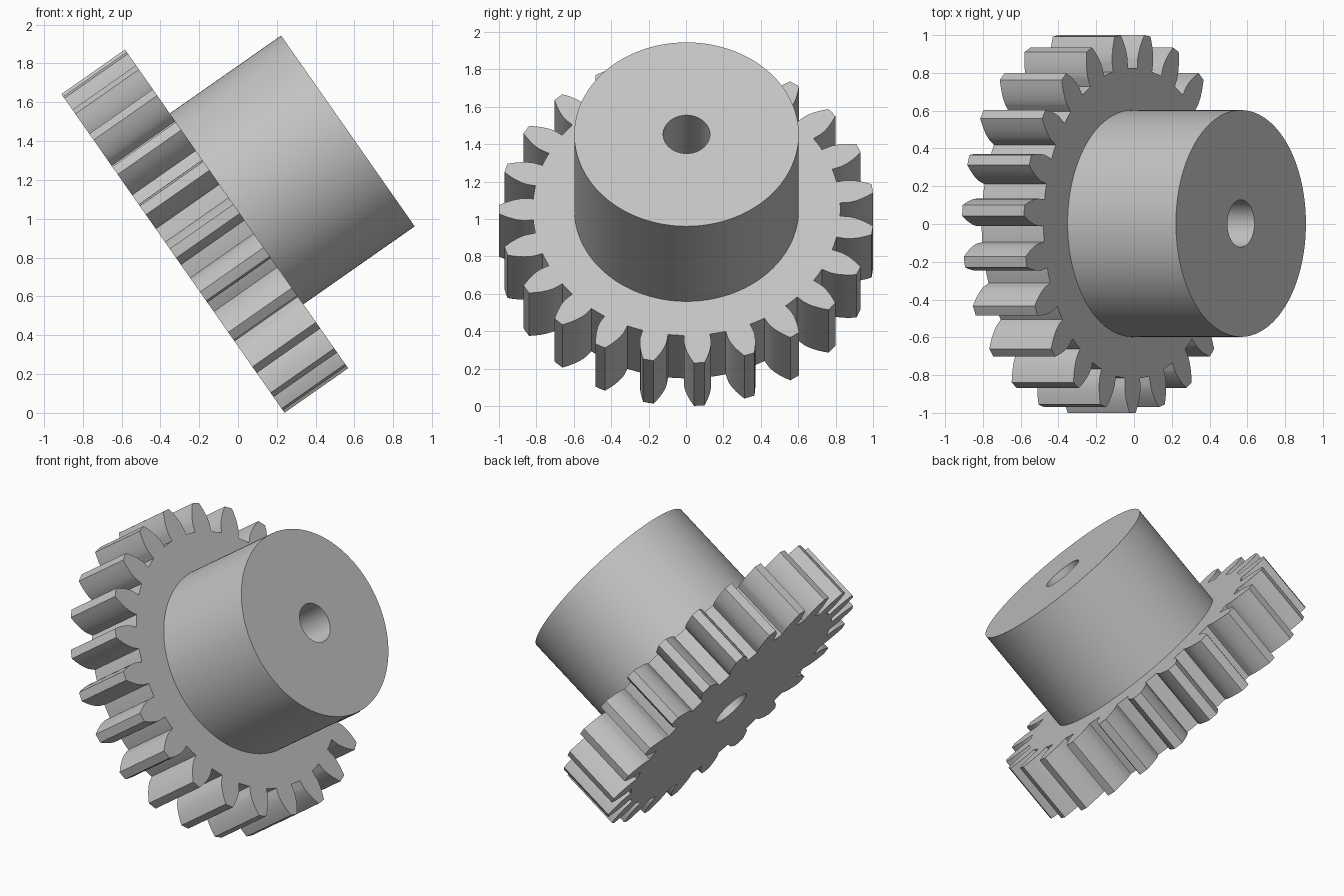
import bpy, bmesh
from math import pi, sin, cos, tan, acos, radians, sqrt
from mathutils import Matrix

cube = bpy.data.objects.get("Cube")
if cube:
    bpy.data.objects.remove(cube, do_unlink=True)

# Main dimensions
TEETH = 23
TIP = 1.0028
MODULE = 2 * TIP / (TEETH + 2)
PITCH_R = MODULE * TEETH / 2
ROOT = PITCH_R - 1.25 * MODULE
PRESSURE = radians(20)
BASE = PITCH_R * cos(PRESSURE)
BORE, HUB = 0.125, 0.60
FACE_W, TOTAL_W = 0.40, 1.10
TILT = radians(35)

steel = bpy.data.materials.new("plain grey")
steel.use_nodes = True
grey = (0.55, 0.55, 0.55, 1)
steel.diffuse_color = grey
steel.node_tree.nodes["Principled BSDF"].inputs["Base Color"].default_value = grey


def involute(a):
    return tan(a) - a


def tooth_profile():
    """One tooth as (radius, angle) pairs, angle rising, with its root land."""
    base_half = pi / (2 * TEETH) + involute(PRESSURE)
    flank = [(ROOT, base_half + 0.001)]
    steps = 7
    for i in range(steps + 1):
        r = BASE + (TIP - BASE) * (i / steps) ** 1.5
        flank.append((r, base_half - involute(acos(min(1, BASE / r)))))
    points = [(r, -a) for r, a in flank]
    points.append((TIP, 0))
    points += [(r, a) for r, a in reversed(flank)]
    # Root land up to the next tooth
    start, end = flank[0][1], 2 * pi / TEETH - flank[0][1]
    points += [(ROOT, start + (end - start) * k / 4) for k in (1, 2, 3)]
    return points


outline = [(r, a + pi + k * 2 * pi / TEETH)
           for k in range(TEETH) for r, a in tooth_profile()]


def gear_ring(z):
    return [(r * cos(a), r * sin(a), z) for r, a in outline]


def round_ring(radius, z):
    return [(radius * cos(a), radius * sin(a), z) for _, a in outline]


# The shaft axis leans up toward +x
s, c = sin(TILT), cos(TILT)
x0 = -((TOTAL_W * c + HUB * s) - TIP * s) / 2
placement = Matrix(((0, -s, c, x0),
                    (1, 0, 0, 0.0028),
                    (0, c, s, TIP * c),
                    (0, 0, 0, 1)))


def loft(name, rings):
    bm = bmesh.new()
    rows = [[bm.verts.new(p) for p in ring] for ring in rings]
    n = len(outline)
    for low, high in zip(rows, rows[1:]):
        for j in range(n):
            k = (j + 1) % n
            bm.faces.new((low[j], low[k], high[k], high[j]))
    mesh = bpy.data.meshes.new(name)
    bm.to_mesh(mesh)
    bm.free()
    mesh.materials.append(steel)
    obj = bpy.data.objects.new(name, mesh)
    bpy.context.collection.objects.link(obj)
    obj.matrix_world = placement
    return obj


# Toothed wheel: back face, teeth, front face up to the hub
wheel = loft("gear_wheel", [round_ring(BORE, 0), gear_ring(0),
                            gear_ring(FACE_W), round_ring(HUB, FACE_W)])
# Hub: outer wall, end face, bore through to the back
hub = loft("hub_with_bore", [round_ring(HUB, FACE_W), round_ring(HUB, TOTAL_W),
                             round_ring(BORE, TOTAL_W), round_ring(BORE, 0)])

# Smooth the curved walls, keep the rims sharp
bpy.ops.object.select_all(action='DESELECT')
for obj in (wheel, hub):
    obj.select_set(True)
bpy.context.view_layer.objects.active = hub
bpy.ops.object.shade_smooth_by_angle(angle=radians(30))
